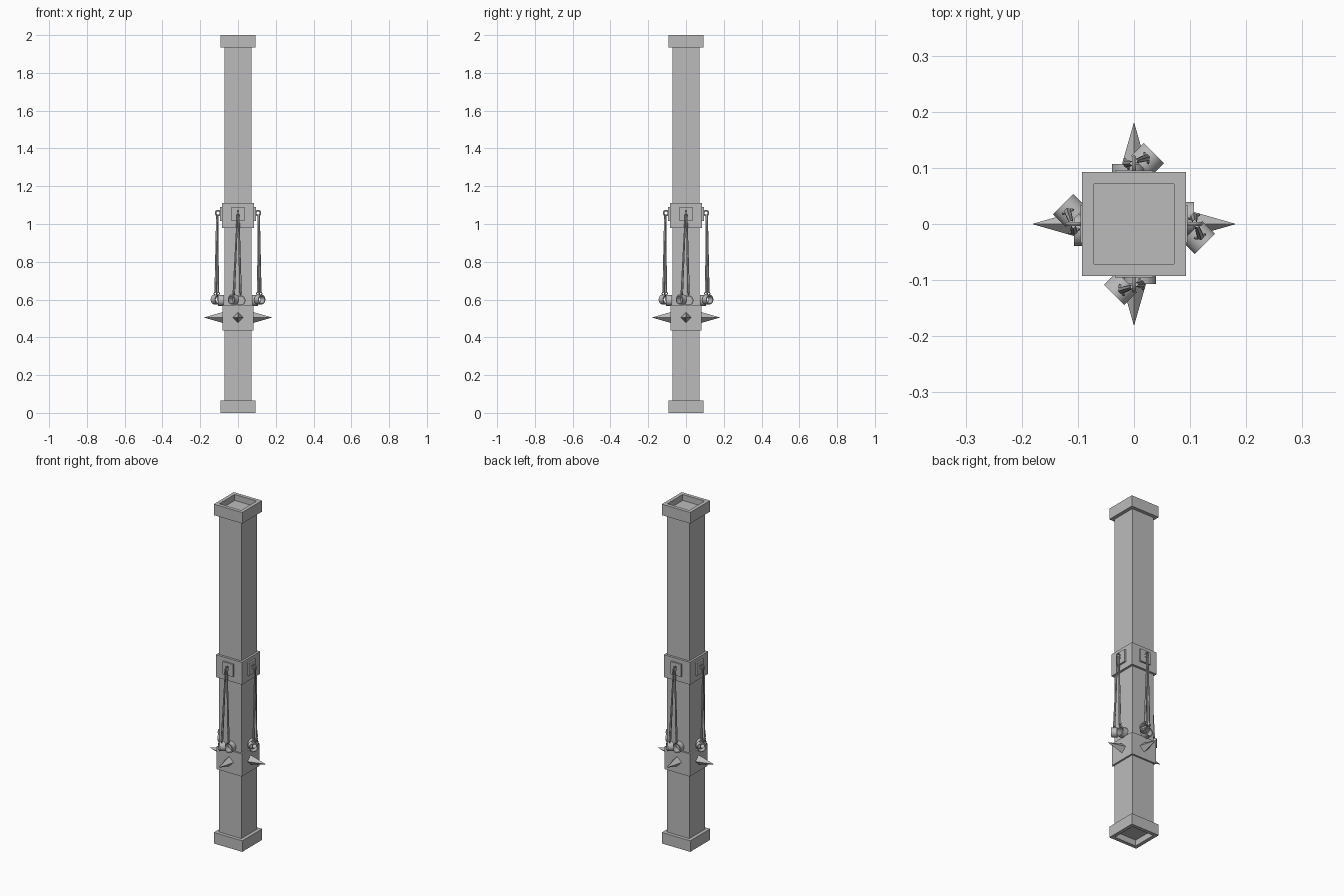
import bpy, bmesh, math
from mathutils import Matrix, Vector

if "Cube" in bpy.data.objects:
    bpy.data.objects.remove(bpy.data.objects["Cube"])

grey = bpy.data.materials.new("stone_grey")
grey.use_nodes = True
colour = (0.5, 0.5, 0.5, 1)
grey.diffuse_color = colour
grey.node_tree.nodes["Principled BSDF"].inputs["Base Color"].default_value = colour


def finish(name, bm, smooth=False):
    bmesh.ops.recalc_face_normals(bm, faces=bm.faces)
    mesh = bpy.data.meshes.new(name)
    bm.to_mesh(mesh)
    bm.free()
    mesh.materials.append(grey)
    ob = bpy.data.objects.new(name, mesh)
    bpy.context.collection.objects.link(ob)
    if smooth:
        bpy.ops.object.select_all(action="DESELECT")
        ob.select_set(True)
        bpy.context.view_layer.objects.active = ob
        bpy.ops.object.shade_smooth_by_angle(angle=math.radians(40))
    return ob


def box(name, half, z0, z1):
    bm = bmesh.new()
    size = Matrix.Diagonal((2 * half, 2 * half, z1 - z0, 1))
    bmesh.ops.create_cube(bm, size=1, matrix=Matrix.Translation((0, 0, (z0 + z1) / 2)) @ size)
    return finish(name, bm)


def lathe(name, profile, steps, matrix, closed=True):
    """Spin a closed profile of (radius, height) points around local z."""
    bm = bmesh.new()
    rings = []
    for i in range(steps):
        a = 2 * math.pi * (i + 0.5) / steps
        rings.append([bm.verts.new(matrix @ Vector((r * math.cos(a), r * math.sin(a), h)))
                      for r, h in profile])
    n = len(profile)
    for i in range(steps):
        a, b = rings[i], rings[(i + 1) % steps]
        for j in range(n):
            k = (j + 1) % n
            bm.faces.new((a[j], b[j], b[k], a[k]))
    return finish(name, bm, steps > 4)


def facing(centre, axis):
    """Place local z along the given axis at the centre."""
    return Matrix.Translation(centre) @ Vector(axis).to_track_quat("Z", "Y").to_matrix().to_4x4()


def cone(name, start, end, r0, r1, sides, turn=0.0):
    a, b = Vector(start), Vector(end)
    bm = bmesh.new()
    bmesh.ops.create_cone(bm, cap_ends=True, segments=sides, radius1=r0, radius2=r1,
                          depth=(b - a).length,
                          matrix=facing((a + b) / 2, b - a) @ Matrix.Rotation(turn, 4, "Z"))
    return finish(name, bm)


def loop(name, centre, axis, major, minor):
    profile = [(major + minor * math.cos(t * math.pi / 3), minor * math.sin(t * math.pi / 3))
               for t in range(6)]
    return lathe(name, profile, 12, facing(centre, axis))


def shackle(name, centre, axis, radius, length):
    h = length / 2
    profile = [(radius, -h), (radius, h), (radius * 0.78, h), (radius * 0.78, -h)]
    return lathe(name, profile, 20, facing(centre, axis))


# Post shaft, its two bands and the recessed end collars
box("post_shaft", 0.072, 0.035, 1.965)
box("upper_band", 0.085, 0.98, 1.112)
box("lower_band", 0.082, 0.437, 0.57)
for name, z in (("bottom_collar", 0), ("top_collar", 1.935)):
    outer, inner = 0.0925 * math.sqrt(2), 0.0715 * math.sqrt(2)
    lathe(name, [(outer, z), (outer, z + 0.065), (inner, z + 0.065), (inner, z)],
          4, Matrix.Identity(4))

# Fittings for the front side, then turned onto the other three
fittings = []

bm = bmesh.new()
bmesh.ops.create_cube(bm, size=1, matrix=Matrix.Translation((0, -0.087, 1.052))
                      @ Matrix.Diagonal((0.068, 0.016, 0.074, 1)))
fittings.append(finish("chain_plate", bm))
fittings.append(cone("spike", (0, -0.08, 0.505), (0, -0.182, 0.505), 0.029, 0, 4))
fittings.append(loop("plate_eye", (0, -0.106, 1.058), (1, 0, 0), 0.013, 0.004))

# Two hanging chains, each with a loop and an open shackle
chains = (("left", (0.004, -0.108, 1.05), (0.013, -0.107, 0.635)),
          ("right", (-0.003, -0.112, 1.05), (-0.022, -0.118, 0.635)))
for side, top, bottom in chains:
    fittings.append(cone(side + "_chain", top, bottom, 0.004, 0.007, 6))
    fittings.append(loop(side + "_shackle_loop", Vector(bottom) - Vector((0, 0, 0.003)),
                         (1, 0.4, 0), 0.009, 0.003))
fittings.append(shackle("left_shackle", (0.011, -0.091, 0.595), (0, -1, 0), 0.029, 0.032))
fittings.append(shackle("right_shackle", (-0.024, -0.115, 0.6), (-1, -1, 0), 0.026, 0.032))

for part in fittings:
    base = part.name
    part.name = "front_" + base
    for turn, side in enumerate(("left", "back", "right"), 1):
        copy = part.copy()
        copy.name = side + "_side_" + base
        copy.matrix_world = Matrix.Rotation(turn * math.pi / 2, 4, "Z")
        bpy.context.collection.objects.link(copy)
